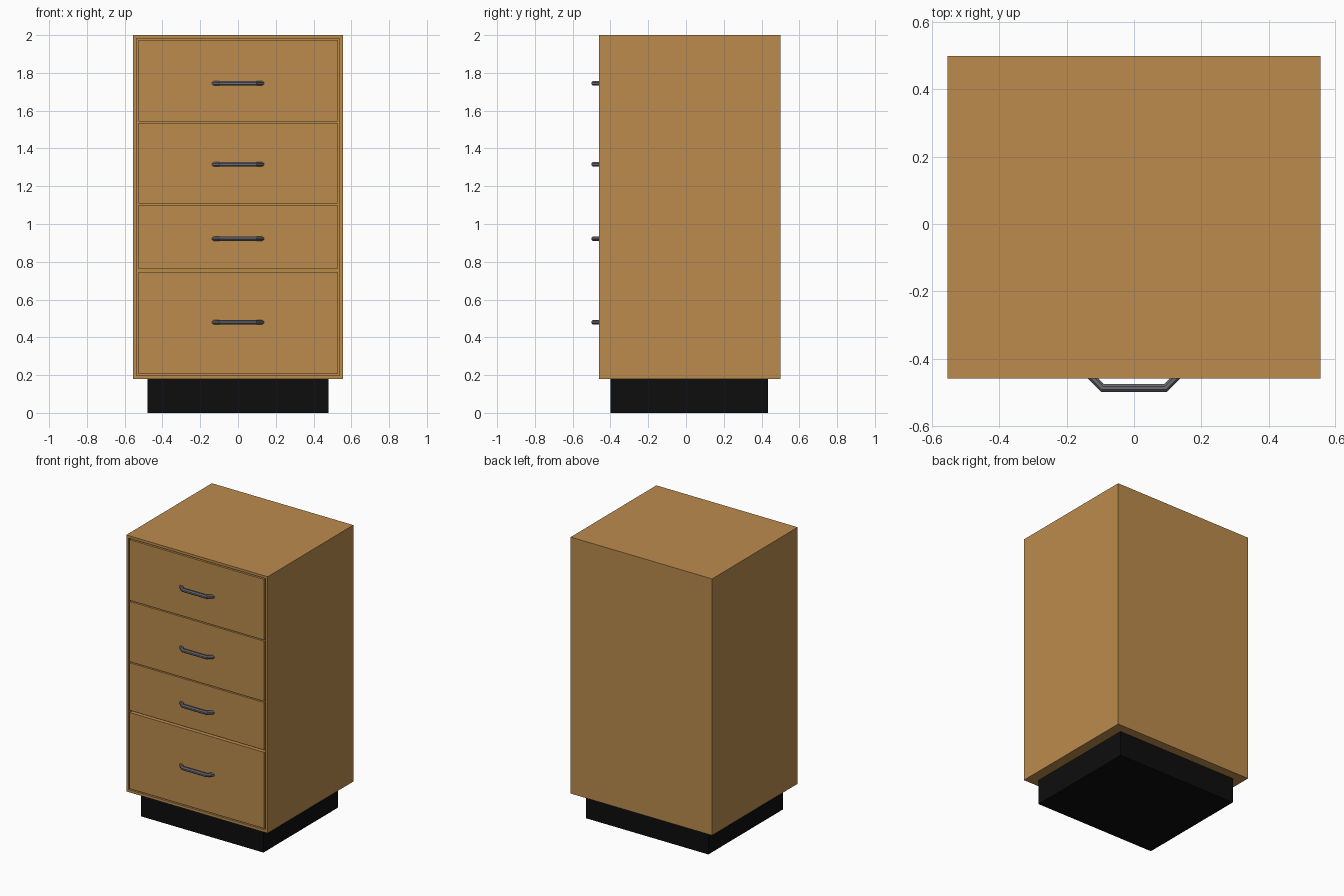
import bpy, bmesh, math
from mathutils import Vector

if "Cube" in bpy.data.objects:
    bpy.data.objects.remove(bpy.data.objects["Cube"])


def material(name, rgb):
    m = bpy.data.materials.new(name)
    m.diffuse_color = (*rgb, 1.0)
    m.use_nodes = True
    m.node_tree.nodes["Principled BSDF"].inputs["Base Color"].default_value = m.diffuse_color
    return m


WOOD = material("oak wood", (0.50, 0.26, 0.075))
BLACK = material("black plinth", (0.004, 0.004, 0.004))
METAL = material("grey metal", (0.15, 0.15, 0.18))


def finish(bm, name, mat):
    bmesh.ops.recalc_face_normals(bm, faces=bm.faces)
    me = bpy.data.meshes.new(name)
    bm.to_mesh(me)
    bm.free()
    me.materials.append(mat)
    ob = bpy.data.objects.new(name, me)
    bpy.context.collection.objects.link(ob)
    return ob


def box_bm(lo, hi):
    bm = bmesh.new()
    bmesh.ops.create_cube(bm, size=1)
    lo, hi = Vector(lo), Vector(hi)
    for v in bm.verts:
        v.co = (lo + hi) / 2 + v.co * (hi - lo)
    return bm


FRONT, BACK = -0.46, 0.50

# Plinth set back under the cabinet
finish(box_bm((-0.48, -0.40, 0), (0.48, 0.435, 0.18)), "plinth", BLACK)

# Carcass: a box whose front is inset and recessed behind the drawer fronts
bm = box_bm((-0.555, FRONT, 0.18), (0.555, BACK, 2.0))
bm.normal_update()
front = min(bm.faces, key=lambda f: f.calc_center_median().y)
bmesh.ops.inset_region(bm, faces=[front], thickness=0.018, use_even_offset=True)
ext = bmesh.ops.extrude_face_region(bm, geom=[front])
bmesh.ops.translate(bm, vec=(0, 0.03, 0),
                    verts=[g for g in ext["geom"] if isinstance(g, bmesh.types.BMVert)])
if front.is_valid:
    bmesh.ops.delete(bm, geom=[front], context='FACES_ONLY')
finish(bm, "carcass", WOOD)


# Bar handle: octagonal section swept along a mitred, trapezoid path
def handle(name, z):
    half = [((-0.137, FRONT), (-0.105, FRONT)), ((-0.097, -0.50), (-0.091, -0.475))]
    path = half + [((-a[0], a[1]), (-b[0], b[1])) for a, b in reversed(half)]
    bm = bmesh.new()
    rings = []
    for outer, inner in path:
        o, i = Vector(outer), Vector(inner)
        ring = []
        for k in range(8):
            a = math.tau * (k + 0.5) / 8
            p = (o + i) / 2 + (o - i) / 2 * math.cos(a) / math.cos(math.pi / 8)
            ring.append(bm.verts.new((p.x, p.y, z + 0.0135 * math.sin(a))))
        rings.append(ring)
    for r, s in zip(rings, rings[1:]):
        for k in range(8):
            j = (k + 1) % 8
            bm.faces.new((r[k], r[j], s[j], s[k]))
    bm.faces.new(rings[0])
    bm.faces.new(rings[-1])
    finish(bm, name, METAL)


# Drawer fronts, flush with the carcass edge: (bottom, top, handle height)
drawers = [(0.206, 0.747, 0.48), (0.763, 1.100, 0.922),
           (1.108, 1.535, 1.316), (1.543, 1.973, 1.745)]
for n, (z0, z1, hz) in enumerate(drawers, 1):
    finish(box_bm((-0.528, FRONT, z0), (0.528, -0.425, z1)), f"drawer_front_{n}", WOOD)
    handle(f"drawer_handle_{n}", hz)
